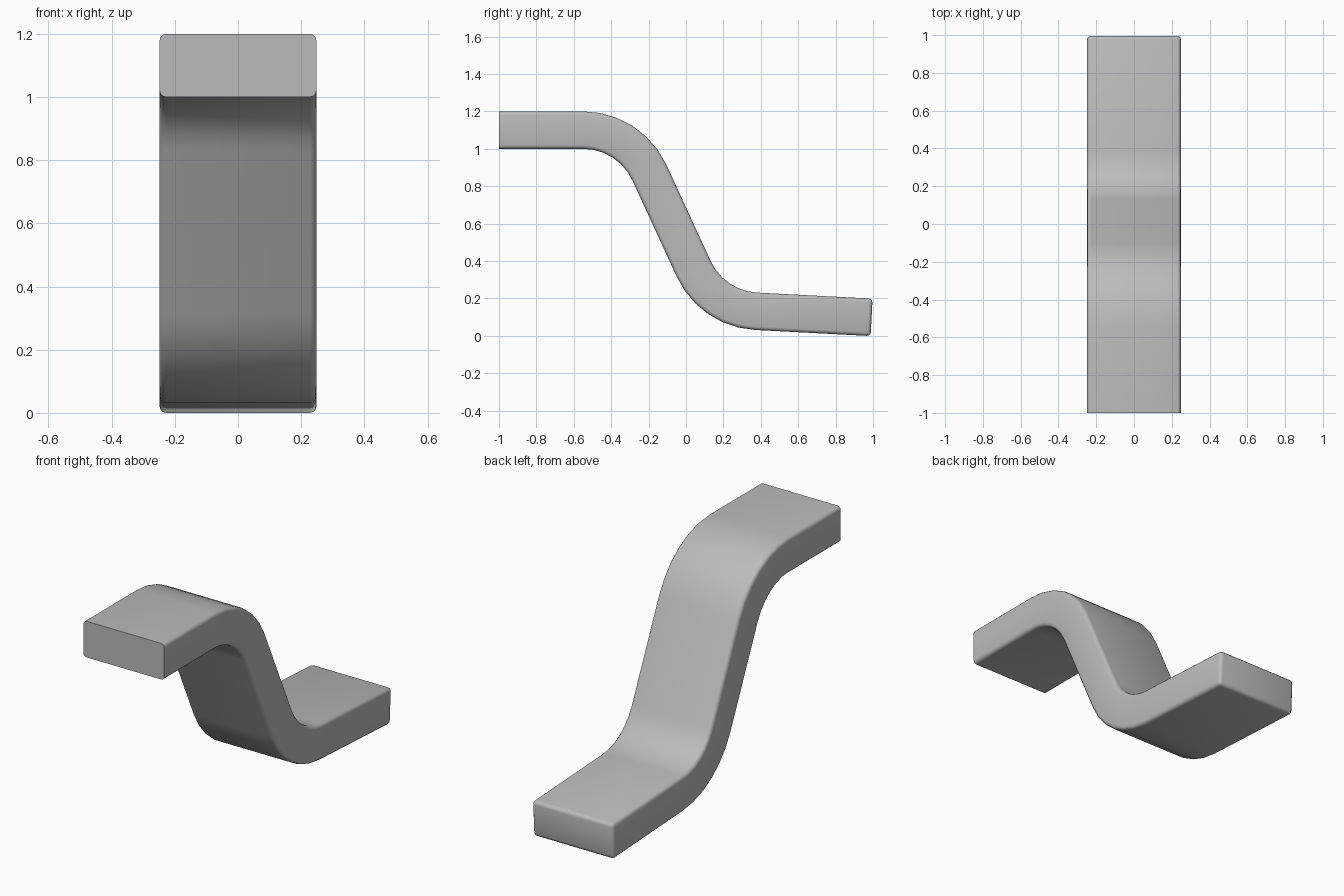
import bpy, bmesh, math

cube = bpy.data.objects.get("Cube")
if cube:
    bpy.data.objects.remove(cube, do_unlink=True)

HALF_WIDTH, HALF_THICK, BEND_RADIUS, EDGE = 0.248, 0.1, 0.39, 0.02
BEND_STEPS = 6
STEEP, SHALLOW = math.radians(65.3), math.radians(3)

# Centre line as stations of (y, z, downward pitch)
path = [(-1.0, 1.1, 0.0)]


def straight(length):
    y, z, a = path[-1]
    path.append((y + length * math.cos(a), z - length * math.sin(a), a))


def bend(target):
    y, z, a = path[-1]
    r = math.copysign(BEND_RADIUS, target - a)
    for i in range(1, BEND_STEPS + 1):
        b = a + (target - a) * i / BEND_STEPS
        path.append((y + r * (math.sin(b) - math.sin(a)),
                     z + r * (math.cos(b) - math.cos(a)), b))


straight(0.45)
bend(STEEP)
straight(0.567)
bend(SHALLOW)
straight(0.618)

# Sweep a rectangle along the centre line
bm = bmesh.new()
rings = []
for y, z, a in path:
    ring = []
    for sx, sn in ((-1, -1), (1, -1), (1, 1), (-1, 1)):
        n = sn * HALF_THICK
        ring.append(bm.verts.new((sx * HALF_WIDTH, y + n * math.sin(a), z + n * math.cos(a))))
    rings.append(ring)
for r0, r1 in zip(rings, rings[1:]):
    for i in range(4):
        j = (i + 1) % 4
        bm.faces.new((r0[i], r0[j], r1[j], r1[i]))
bm.faces.new(rings[0])
bm.faces.new(rings[-1])
bmesh.ops.recalc_face_normals(bm, faces=bm.faces)

# Round the long edges and the back end, keeping the front end crisp
front = set(rings[0])
sharp = [e for e in bm.edges
         if e.calc_face_angle() > math.radians(60) and not front.issuperset(e.verts)]
bmesh.ops.bevel(bm, geom=sharp, offset=EDGE, segments=3, profile=0.5,
                affect='EDGES', clamp_overlap=True)

mesh = bpy.data.meshes.new("bent_strip")
bm.to_mesh(mesh)
bm.free()
strip = bpy.data.objects.new("bent_strip", mesh)
bpy.context.collection.objects.link(strip)

# Plain grey finish
grey = bpy.data.materials.new("plain_grey")
grey.use_nodes = True
colour = (0.5, 0.5, 0.5, 1)
grey.diffuse_color = colour
grey.node_tree.nodes["Principled BSDF"].inputs["Base Color"].default_value = colour
mesh.materials.append(grey)

bpy.context.view_layer.objects.active = strip
strip.select_set(True)
bpy.ops.object.shade_smooth_by_angle(angle=math.radians(40))
